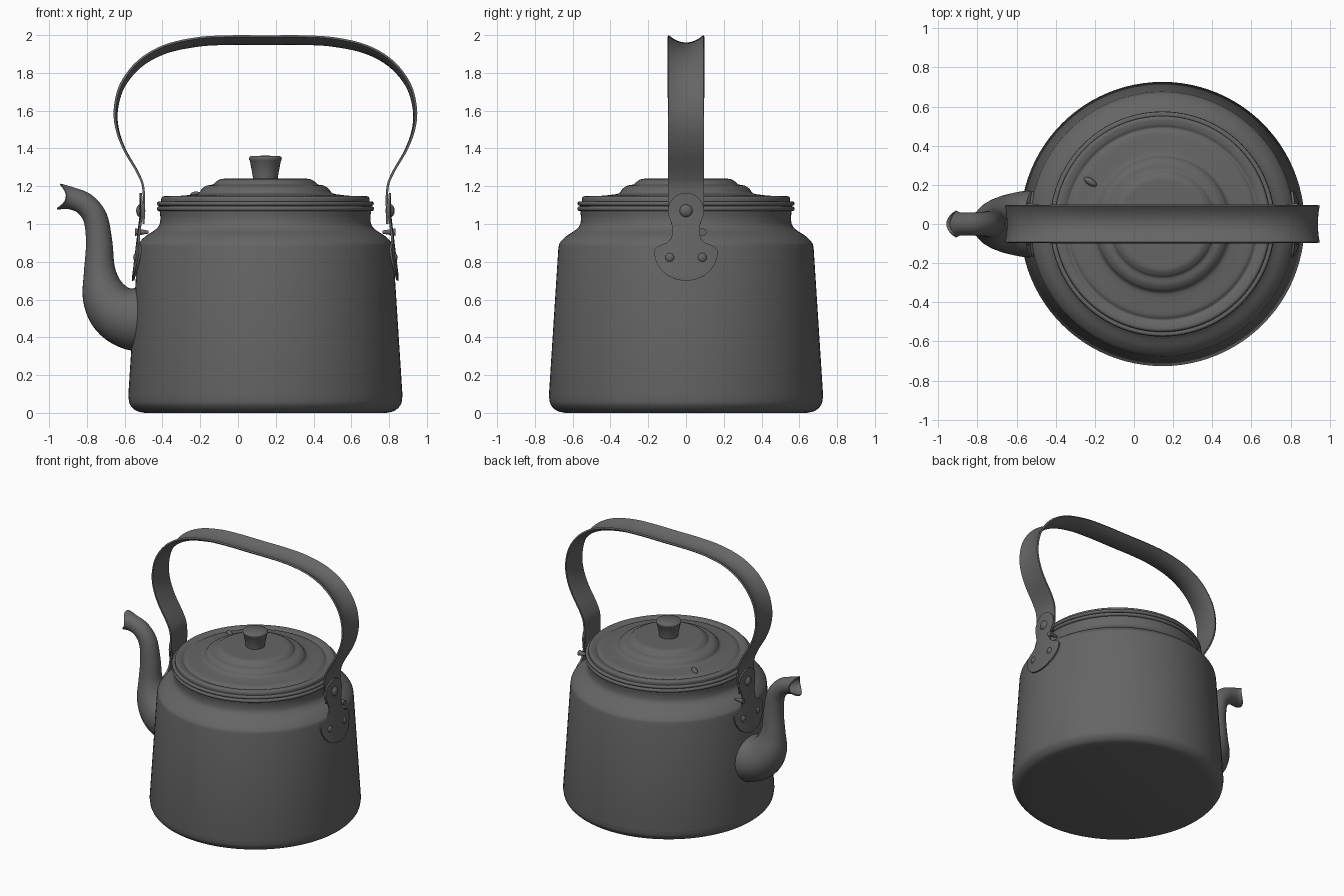
import bpy, bmesh, math
from mathutils import Vector

cube = bpy.data.objects.get("Cube")
if cube:
    bpy.data.objects.remove(cube, do_unlink=True)

CX = 0.145  # axis of the pot

metal = bpy.data.materials.new("dark grey metal")
metal.use_nodes = True
GREY = (0.13, 0.13, 0.13, 1)
metal.diffuse_color = GREY
metal.node_tree.nodes["Principled BSDF"].inputs["Base Color"].default_value = GREY


def finish(name, bm, angle=35, thickness=0):
    bmesh.ops.remove_doubles(bm, verts=bm.verts, dist=1e-5)
    bmesh.ops.recalc_face_normals(bm, faces=bm.faces)
    mesh = bpy.data.meshes.new(name)
    bm.to_mesh(mesh)
    bm.free()
    mesh.materials.append(metal)
    obj = bpy.data.objects.new(name, mesh)
    bpy.context.collection.objects.link(obj)
    bpy.ops.object.select_all(action="DESELECT")
    obj.select_set(True)
    bpy.context.view_layer.objects.active = obj
    if thickness:
        mod = obj.modifiers.new("thickness", "SOLIDIFY")
        mod.thickness = thickness
        mod.offset = 0
        bpy.ops.object.modifier_apply(modifier=mod.name)
    bpy.ops.object.shade_smooth_by_angle(angle=math.radians(angle))
    return obj


def smooth(points, steps=6):
    """Catmull-Rom curve through the points."""
    pts = [Vector(p) for p in points]
    pts = [2 * pts[0] - pts[1]] + pts + [2 * pts[-1] - pts[-2]]
    out = []
    for a, b, c, d in zip(pts, pts[1:], pts[2:], pts[3:]):
        for i in range(steps):
            t = i / steps
            out.append(0.5 * (2 * b + (c - a) * t + (2 * a - 5 * b + 4 * c - d) * t**2
                              + (3 * b - a - 3 * c + d) * t**3))
    return out + [pts[-2]]


def skin(rows, closed=False):
    """Bridge equal rows of points with quads."""
    bm = bmesh.new()
    rows = [[bm.verts.new(p) for p in row] for row in rows]
    n = len(rows[0])
    for r, s in zip(rows, rows[1:]):
        for i in range(n if closed else n - 1):
            j = (i + 1) % n
            bm.faces.new((r[i], r[j], s[j], s[i]))
    return bm


def lathe(name, profile, angle=35, segments=96):
    bm = bmesh.new()
    verts = [bm.verts.new((CX + r, 0, z)) for r, z in profile]
    edges = [bm.edges.new(e) for e in zip(verts, verts[1:])]
    bmesh.ops.spin(bm, geom=verts + edges, cent=(CX, 0, 0), axis=(0, 0, 1),
                   angle=math.tau, steps=segments)
    return finish(name, bm, angle)


# Pot body with rounded foot, shoulder and neck
foot = smooth([(0.64, 0), (0.685, 0.012), (0.717, 0.045), (0.726, 0.09)])
shoulder = smooth([(0.676, 0.87), (0.668, 0.9), (0.635, 0.935), (0.585, 0.968),
                   (0.562, 0.995), (0.556, 1.03), (0.56, 1.07)])
lathe("body", [(0, 0)] + foot + shoulder + [(0, 1.075)])


def bead(r, z, h):
    return [(r + h * math.cos(a), z + h * math.sin(a))
            for a in [math.pi * (i / 8 - 0.5) for i in range(9)]]


lathe("body_rim", [(0, 1.068)] + bead(0.562, 1.081, 0.013) + [(0, 1.094)])

# Stepped lid
steps = smooth([(0.552, 1.118), (0.55, 1.138), (0.537, 1.147), (0.51, 1.143), (0.49, 1.135),
                (0.465, 1.147), (0.4, 1.154), (0.355, 1.163), (0.335, 1.187), (0.31, 1.203),
                (0.277, 1.21), (0.26, 1.225), (0.235, 1.238), (0.2, 1.24)])
lathe("lid", [(0, 1.096)] + bead(0.562, 1.108, 0.012) + steps + [(0, 1.24)])
lathe("lid_knob", [(0, 1.23), (0.064, 1.23), (0.068, 1.26), (0.082, 1.335)]
      + smooth([(0.086, 1.34), (0.086, 1.352), (0.076, 1.36)]) + [(0, 1.362)], 40, 48)

# Small vent nub on the lid
bm = bmesh.new()
bmesh.ops.create_uvsphere(bm, u_segments=16, v_segments=8, radius=1)
vent = finish("lid_vent", bm)
vent.scale = (0.038, 0.018, 0.022)
vent.location = (-0.222, 0.215, 1.15)
vent.rotation_euler = (0, 0, math.radians(-32))

# Spout: rings of (x, z, radius) along a curve, with a notched mouth
spine = smooth([(-0.44, 0.5, 0.175), (-0.56, 0.502, 0.165), (-0.65, 0.545, 0.145),
                (-0.708, 0.63, 0.115), (-0.732, 0.75, 0.08), (-0.735, 0.9, 0.066),
                (-0.755, 1.03, 0.06), (-0.81, 1.105, 0.056), (-0.88, 1.135, 0.055),
                (-0.95, 1.146, 0.065)])
rings = []
for i, p in enumerate(spine):
    a, b = spine[max(i - 1, 0)], spine[min(i + 1, len(spine) - 1)]
    t = Vector((b.x - a.x, 0, b.y - a.y)).normalized()
    normal = Vector((-t.z, 0, t.x))
    notch = max(0, (p.z and i - len(spine) + 6) / 5) * 0.04
    ring = []
    for k in range(32):
        c, s = math.cos(math.tau * k / 32), math.sin(math.tau * k / 32)
        ring.append(Vector((p.x, 0, p.y)) + normal * p.z * c
                    + Vector((0, p.z * s, 0)) - t * notch * s * s)
    rings.append(ring)
finish("spout", skin(rings, True), 50, 0.008)

# Handle: a strap whose edges curl outward over the grip
half = smooth([(0.645, 1.0), (0.645, 1.18), (0.675, 1.27), (0.745, 1.39), (0.787, 1.5),
               (0.797, 1.61), (0.765, 1.74), (0.675, 1.86), (0.54, 1.942),
               (0.37, 1.983), (0.2, 1.994), (0, 1.994)], 5)
path = [Vector((-p.x, p.y)) for p in half] + [p.copy() for p in reversed(half[:-1])]
rows = []
for i, p in enumerate(path):
    t = (path[min(i + 1, len(path) - 1)] - path[max(i - 1, 0)]).normalized()
    inward = Vector((t.y, -t.x))
    k = min(1, max(0, (p.y - 1.2) / 0.78))
    curl = 0.04 * k * k
    width = 0.095 if p.y > 1.06 else 0.08
    row = []
    for j in range(13):
        u = j / 6 - 1
        q = p + inward * curl * (1 - u * u)
        row.append((CX + q.x, width * u, q.y))
    rows.append(row)
finish("handle", skin(rows), 40, 0.012)

# Brackets: outline as (height, half width), bent around the pot
outline = ([(1.07 + 0.095 * math.sin(a), max(0.002, 0.095 * math.cos(a)))
            for a in [math.radians(90 - 10 * i) for i in range(13)]]
           + [(0.98, 0.071), (0.95, 0.07), (0.92, 0.08), (0.9, 0.1), (0.887, 0.135),
              (0.875, 0.155), (0.86, 0.166)]
           + [(0.848 - 0.148 * math.sin(a), max(0.002, 0.166 * math.cos(a)))
              for a in [math.radians(9 * i) for i in range(11)]])


def bracket_radius(z):
    return 0.7 - 0.04 * min(1, max(0, (z - 0.72) / 0.33))


def dome(name, side, y, z, size):
    bm = bmesh.new()
    bmesh.ops.create_uvsphere(bm, u_segments=20, v_segments=10, radius=1)
    obj = finish(name, bm)
    x = math.sqrt(bracket_radius(z) ** 2 - y * y)
    obj.location = (CX + side * x, y, z)
    obj.scale = (size * 0.7, size, size)


for side, label in ((1, "left"), (-1, "right")):
    rows = []
    for z, w in outline:
        r = bracket_radius(z)
        ys = [w * (j / 6 - 1) for j in range(13)]
        rows.append([(CX + side * math.sqrt(r * r - y * y), y, z) for y in ys])
    finish(label + "_bracket", skin(rows), 40, 0.012)

    # Rivets
    dome(label + "_top_rivet", side, 0, 1.07, 0.035)
    for y, end in ((-0.085, "front"), (0.085, "back")):
        dome(label + "_" + end + "_rivet", side, y, 0.822, 0.025)

    # Small stop pin beside the bracket neck
    bm = bmesh.new()
    bmesh.ops.create_cone(bm, cap_ends=True, segments=16, radius1=0.02, radius2=0.008, depth=0.07)
    pin = finish(label + "_stop_pin", bm)
    pin.location = (CX + side * 0.655, 0.088, 0.957)
    pin.rotation_euler = (0, side * math.radians(-90), 0)
